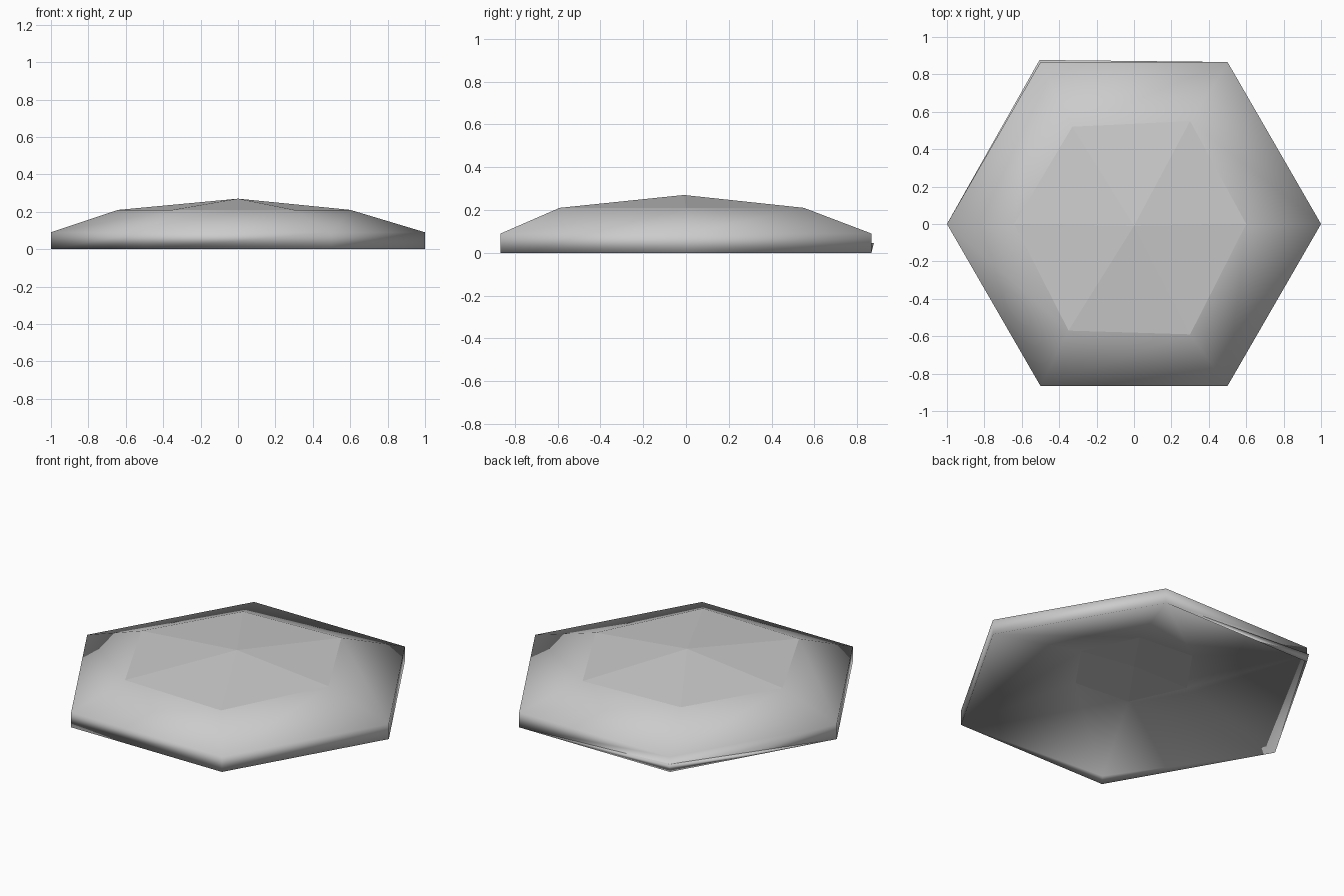
import bpy
import bmesh
from math import sin, cos, radians

cube = bpy.data.objects.get("Cube")
if cube:
    bpy.data.objects.remove(cube, do_unlink=True)

grey = bpy.data.materials.new("plain_grey")
grey.use_nodes = True
colour = (0.6, 0.6, 0.6, 1)
grey.diffuse_color = colour
grey.node_tree.nodes["Principled BSDF"].inputs["Base Color"].default_value = colour

bm = bmesh.new()


def hexagon(radius, z, turn=0):
    angles = [radians(60 * i + turn) for i in range(6)]
    return [bm.verts.new((radius * cos(a), radius * sin(a), z)) for a in angles]


def band(lower, upper):
    for i in range(6):
        j = (i + 1) % 6
        corners = list(dict.fromkeys([lower[i], lower[j], upper[j], upper[i]]))
        if len(corners) > 2:
            bm.faces.new(corners).smooth = True


def fan(ring, centre):
    tip = bm.verts.new(centre)
    for i in range(6):
        bm.faces.new((ring[i], ring[(i + 1) % 6], tip)).smooth = False


# Upright wall, sloping shoulder and faceted crown
base = hexagon(1, 0)
rim = hexagon(1, 0.09)
crown_points = [(0.6, 0), (0.3, 0.55), (-0.33, 0.52),
                (-0.64, 0), (-0.35, -0.57), (0.3, -0.59)]
crown = [bm.verts.new((x, y, 0.21)) for x, y in crown_points]
band(base, rim)
band(rim, crown)
fan(crown, (0, -0.01, 0.27))

# Hollow underside, with two uneven corners on its lip
lip = list(base)
lip[2] = bm.verts.new((-0.505, 0.877, 0.045))
lip[4] = bm.verts.new((-0.49, -0.85, 0.04))
hollow = hexagon(0.35, 0.15, -5)
band(base, lip)
band(lip, hollow)
fan(hollow, (0, 0, 0.17))

bmesh.ops.recalc_face_normals(bm, faces=bm.faces)
mesh = bpy.data.meshes.new("hexagonal_shell")
bm.to_mesh(mesh)
bm.free()
mesh.materials.append(grey)
shell = bpy.data.objects.new("hexagonal_shell", mesh)
bpy.context.collection.objects.link(shell)
